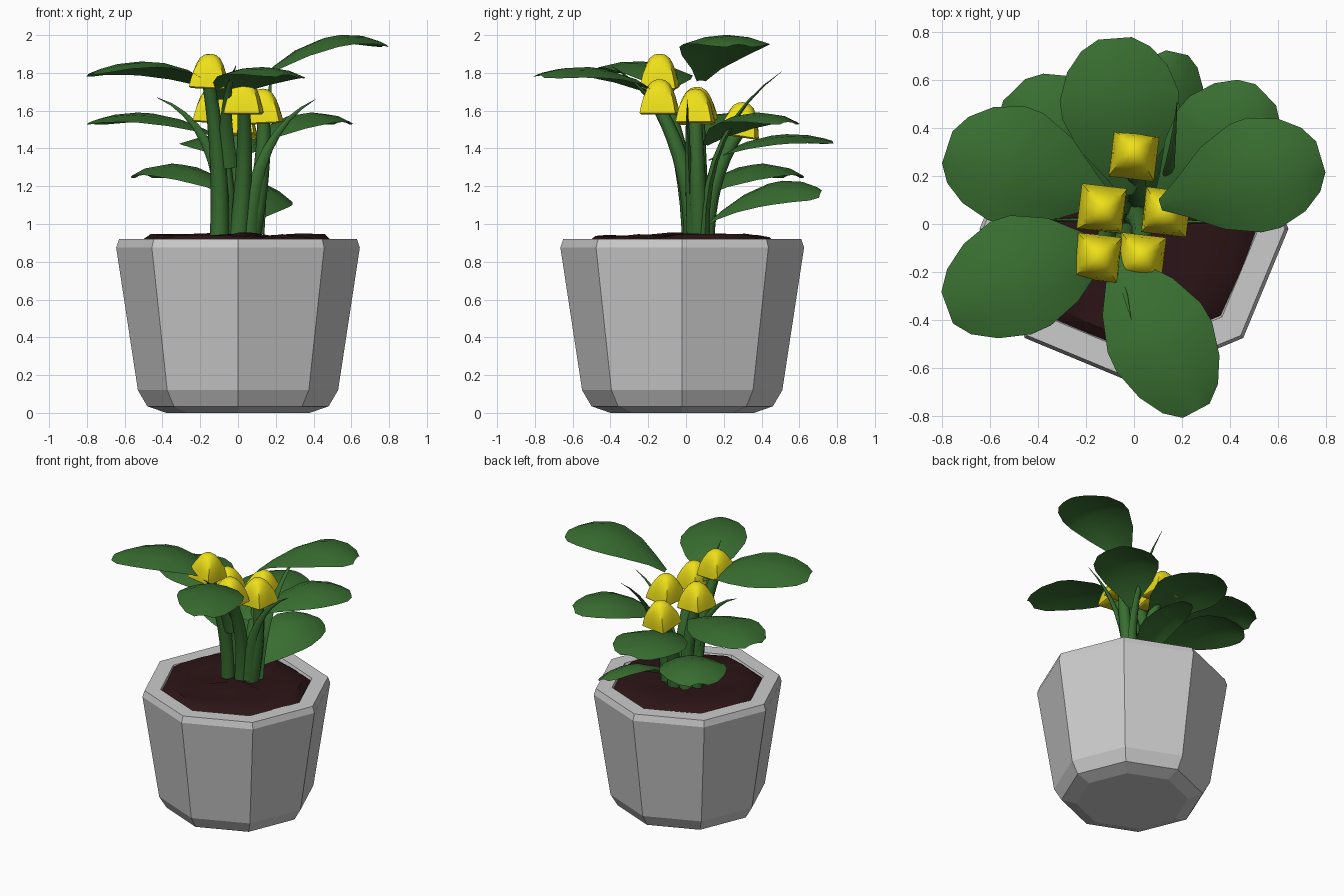
import bpy, bmesh, math, random
from mathutils import Vector, Matrix

if "Cube" in bpy.data.objects:
    bpy.data.objects.remove(bpy.data.objects["Cube"])

random.seed(4)

def material(name, rgb):
    m = bpy.data.materials.new(name)
    m.diffuse_color = (*rgb, 1)
    m.use_nodes = True
    m.node_tree.nodes["Principled BSDF"].inputs["Base Color"].default_value = m.diffuse_color
    return m

GREEN = material("leaf_green", (0.04, 0.155, 0.03))
YELLOW = material("petal_yellow", (0.85, 0.74, 0.01))
SOIL = material("soil_brown", (0.025, 0.007, 0.008))

def loft(name, rings, mat=None, closed=True, caps=(True, True), smooth=None):
    """Skin a list of equally long point rings."""
    bm = bmesh.new()
    vs = [[bm.verts.new(p) for p in r] for r in rings]
    n = len(vs[0])
    for a, b in zip(vs, vs[1:]):
        for i in range(n if closed else n - 1):
            j = (i + 1) % n
            bm.faces.new((a[i], a[j], b[j], b[i]))
    if closed and caps[0]:
        bm.faces.new(vs[0][::-1])
    if closed and caps[1]:
        bm.faces.new(vs[-1])
    if closed:
        bmesh.ops.recalc_face_normals(bm, faces=bm.faces)
    me = bpy.data.meshes.new(name)
    bm.to_mesh(me)
    bm.free()
    ob = bpy.data.objects.new(name, me)
    bpy.context.collection.objects.link(ob)
    if mat:
        me.materials.append(mat)
    if smooth:
        bpy.context.view_layer.objects.active = ob
        ob.select_set(True)
        bpy.ops.object.shade_smooth_by_angle(angle=math.radians(smooth))
        ob.select_set(False)
    return ob

def circle(r, z, n, cy=-0.02):
    return [Vector((r * math.cos(math.tau * i / n), cy + r * math.sin(math.tau * i / n), z)) for i in range(n)]

def arc(a, b, c, t, k=0.6):
    """Quadratic through a, b (at parameter k) and c."""
    a, b, c = Vector(a), Vector(b), Vector(c)
    return (a * ((t - k) * (t - 1) / k) + b * (t * (t - 1) / (k * (k - 1)))
            + c * (t * (t - k) / (1 - k)))

# octagonal pot with bevelled foot and rim
pot = [(0.38, 0), (0.48, 0.035), (0.53, 0.12), (0.645, 0.875), (0.63, 0.92), (0.52, 0.92), (0.48, 0.8)]
loft("pot", [circle(r, z, 8) for r, z in pot])

# lumpy soil
rings = []
for r, z in [(0.515, 0.90), (0.46, 0.935), (0.33, 0.935), (0.2, 0.935), (0.07, 0.94)]:
    ring = circle(r, z, 16)
    for i, p in enumerate(ring):
        if i % 2:
            p.x *= 0.95
            p.y = -0.02 + (p.y + 0.02) * 0.95
        p.z += random.uniform(-0.014, 0.017)
    rings.append(ring)
loft("soil", rings, SOIL, caps=(False, True), smooth=40)

# stems and pointed blades: tapered tubes
def tube(name, a, b, c, r0, r1, n=8, steps=8, flat=1.0):
    rings = []
    for s in range(steps + 1):
        t = s / steps
        p = arc(a, b, c, t, 0.5)
        d = (arc(a, b, c, t + 0.01, 0.5) - arc(a, b, c, t - 0.01, 0.5)).normalized()
        u = d.cross(Vector((0, 1, 0.1))).normalized()
        v = d.cross(u)
        r = r0 + (r1 - r0) * t
        rings.append([p + u * r * math.cos(math.tau * i / n) + v * r * flat * math.sin(math.tau * i / n)
                      for i in range(n)])
    loft(name, rings, GREEN, smooth=60)

# flowers: square at the mouth, rounding into a dome
def flower(name, x, y, z, tilt=(0, 0)):
    rot = Matrix.Rotation(tilt[0], 3, 'X') @ Matrix.Rotation(tilt[1], 3, 'Y') @ Matrix.Rotation(-0.12, 3, 'Z')
    prof = [(0.086, 0, 1), (0.095, 0.008, 1), (0.092, 0.04, 0.9), (0.085, 0.09, 0.7),
            (0.072, 0.13, 0.45), (0.054, 0.163, 0.2), (0.03, 0.181, 0), (0.008, 0.186, 0)]
    rings = []
    for r, h, sq in prof:
        ring = []
        for i in range(24):
            a = math.tau * i / 24 + math.pi / 4
            c, s = math.cos(a), math.sin(a)
            k = r * (1 + sq * (1 / max(abs(c), abs(s)) - 1))
            ring.append(rot @ Vector((k * c, k * s, h)) + Vector((x, y, z)))
        rings.append(ring)
    loft(name, rings, YELLOW, smooth=50)

# stem base, stem middle, flower position, flower tilt
plants = [
    ((-0.10, 0.03, 0.9), (-0.105, -0.02, 1.32), (-0.155, -0.14, 1.715), (0, 0.05)),
    ((-0.06, 0.08, 0.9), (-0.07, 0.07, 1.25), (-0.135, 0.065, 1.54), (0.06, 0.06)),
    ((0.0, 0.04, 0.9), (0.03, -0.01, 1.28), (0.03, -0.14, 1.58), (0, 0)),
    ((0.06, 0.07, 0.9), (0.12, 0.06, 1.25), (0.135, 0.05, 1.53), (0, -0.05)),
    ((0.02, 0.10, 0.9), (0.01, 0.15, 1.22), (0.0, 0.28, 1.46), (-0.15, 0)),
]
for i, (a, b, c, tilt) in enumerate(plants, 1):
    tube(f"stem_{i}", a, b, (c[0], c[1], c[2] + 0.03), 0.052, 0.034)
    flower(f"flower_{i}", *c, tilt)

# slim pointed blades
blades = [
    ((0.05, 0.03, 0.95), (0.16, 0.01, 1.4), (0.41, 0.01, 1.66)),
    ((-0.06, 0.05, 0.95), (-0.17, 0.02, 1.43), (-0.43, 0.02, 1.67)),
    ((0.09, 0.10, 0.95), (0.14, 0.2, 1.45), (0.18, 0.51, 1.81)),
    ((-0.05, -0.02, 1.3), (-0.06, -0.16, 1.62), (-0.01, -0.40, 1.84)),
]
for i, (a, b, c) in enumerate(blades, 1):
    tube(f"blade_{i}", a, b, c, 0.05, 0.001, 6, 8, 0.6)

# broad leaves: base, crest and tip of the midrib, width, edge droop, sideways tilt
leaves = [
    ((-0.10, -0.10, 1.70), (-0.50, -0.22, 1.86), (-0.78, -0.35, 1.80), 0.50, 0.05, 0.02),
    ((-0.09, -0.12, 1.66), (0.12, -0.50, 1.83), (0.26, -0.78, 1.79), 0.45, 0.05, -0.01),
    ((-0.10, 0.10, 1.46), (-0.52, 0.25, 1.59), (-0.78, 0.32, 1.54), 0.50, 0.05, 0.0),
    ((-0.03, 0.12, 1.34), (-0.06, 0.52, 1.475), (-0.08, 0.775, 1.44), 0.50, 0.05, 0.0),
    ((-0.05, 0.10, 1.16), (-0.34, 0.40, 1.32), (-0.50, 0.56, 1.26), 0.46, 0.06, 0.0),
    ((0.04, 0.10, 0.99), (0.12, 0.48, 1.21), (0.18, 0.715, 1.17), 0.34, 0.05, 0.06),
    ((0.11, 0.08, 1.76), (0.53, 0.21, 2.0), (0.78, 0.28, 1.95), 0.48, 0.05, 0.0),
    ((0.10, 0.10, 1.42), (0.38, 0.37, 1.59), (0.55, 0.54, 1.54), 0.44, 0.05, 0.0),
]
shape = [(0, 0.10), (0.12, 0.34), (0.3, 0.74), (0.5, 0.98), (0.62, 1.0), (0.8, 0.84), (0.93, 0.58), (1, 0.28)]
for i, (a, b, c, w, droop, tilt) in enumerate(leaves, 1):
    d = Vector(c) - Vector(a)
    side = Vector((d.y, -d.x, 0)).normalized()
    rings = []
    for t, k in shape:
        p = arc(a, b, c, t)
        ring = []
        for s in (-1, -0.5, 0, 0.5, 1):
            q = p + side * s * k * w / 2
            q.z -= k * (droop * s * s + tilt * s)
            ring.append(q)
        rings.append(ring[::-1])
    ob = loft(f"leaf_{i}", rings, GREEN, closed=False, smooth=60)
    for f in ob.data.polygons[:1]:
        if f.normal.z < 0:
            ob.data.flip_normals()
